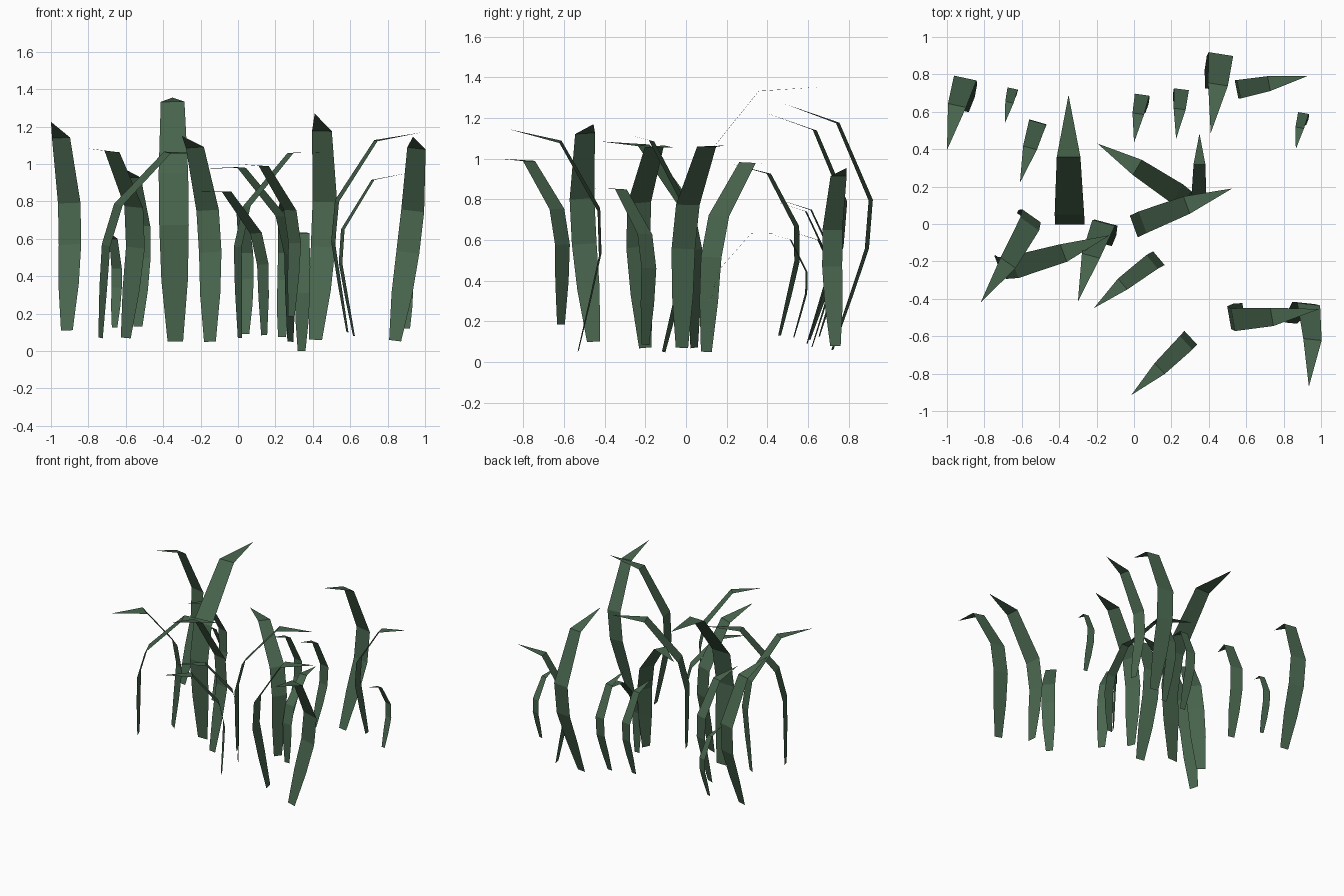
import bpy, bmesh, math
from mathutils import Vector

green = bpy.data.materials.new("dark grass green")
green.diffuse_color = (0.065, 0.13, 0.075, 1)

# One blade seen from the side: (forward, up, half width) from root to tip
PROFILE = [(0, 0, 0.032), (-0.06, 0.25, 0.055), (-0.11, 0.47, 0.061),
           (-0.105, 0.69, 0.061), (0.08, 1.02, 0.049), (0.33, 1.08, 0)]

# Each blade: root x y z, tip x y z, direction it droops (degrees)
BLADES = [
    (-0.915, 0.605, 0.11, -1.0, 0.395, 1.225, -102),
    (-0.66, 0.655, 0.125, -0.69, 0.54, 0.635, -102),
    (-0.535, 0.46, 0.13, -0.61, 0.22, 0.975, -106),
    (0.905, 0.53, 0.12, 0.865, 0.40, 0.635, -100),
    (0.34, 0.13, 0.0, 0.35, 0.485, 0.635, 90),
    (0.04, 0.595, 0.09, 0.0, 0.435, 0.79, -98),
    (0.235, 0.62, 0.075, 0.225, 0.455, 0.80, -97),
    (0.415, 0.72, 0.06, 0.41, 0.485, 1.27, -99),
    (0.62, 0.735, 0.08, 0.925, 0.79, 0.955, 11),
    (0.585, -0.455, 0.10, 0.99, -0.455, 1.17, 10),
    (0.84, -0.53, 0.055, 0.935, -0.87, 1.145, -96),
    (0.285, -0.615, 0.185, -0.015, -0.915, 1.0, -137),
    (0.28, 0.10, 0.05, -0.195, 0.43, 0.975, 149),
    (-0.15, -0.11, 0.05, -0.30, -0.415, 1.15, -105),
    (0.14, -0.20, 0.085, -0.215, -0.45, 0.855, -140),
    (-0.735, -0.20, 0.07, -0.13, -0.06, 1.055, 21),
    (-0.60, 0.04, 0.07, -0.82, -0.42, 1.085, -125),
    (0.01, -0.02, 0.07, 0.525, 0.19, 1.065, 20),
    (-0.335, 0.035, 0.05, -0.35, 0.69, 1.355, 90),
]


def grass_blade(name, root, tip, yaw):
    """Fit the shared profile between root and tip, drooping towards yaw."""
    axis = tip - root
    chord = Vector(PROFILE[-1][:2])
    scale = axis.length / chord.length
    axis.normalize()
    chord.normalize()
    ahead = Vector((math.cos(yaw), math.sin(yaw), 0))
    ahead = (ahead - axis * ahead.dot(axis)).normalized()
    side = axis.cross(ahead)

    bm = bmesh.new()
    rows = []
    for f, u, w in PROFILE:
        along = f * chord.x + u * chord.y
        across = f * chord.y - u * chord.x
        p = root + (axis * along + ahead * across) * scale
        offsets = (-w, w) if w else (0,)
        rows.append([bm.verts.new(p + side * o * scale) for o in offsets])
    for a, b in zip(rows, rows[1:]):
        bm.faces.new(a + b[::-1])
    mesh = bpy.data.meshes.new(name)
    bm.to_mesh(mesh)
    bm.free()
    mesh.materials.append(green)
    bpy.context.collection.objects.link(bpy.data.objects.new(name, mesh))


for i, b in enumerate(BLADES, 1):
    grass_blade(f"grass_blade_{i:02d}", Vector(b[:3]), Vector(b[3:6]), math.radians(b[6]))
